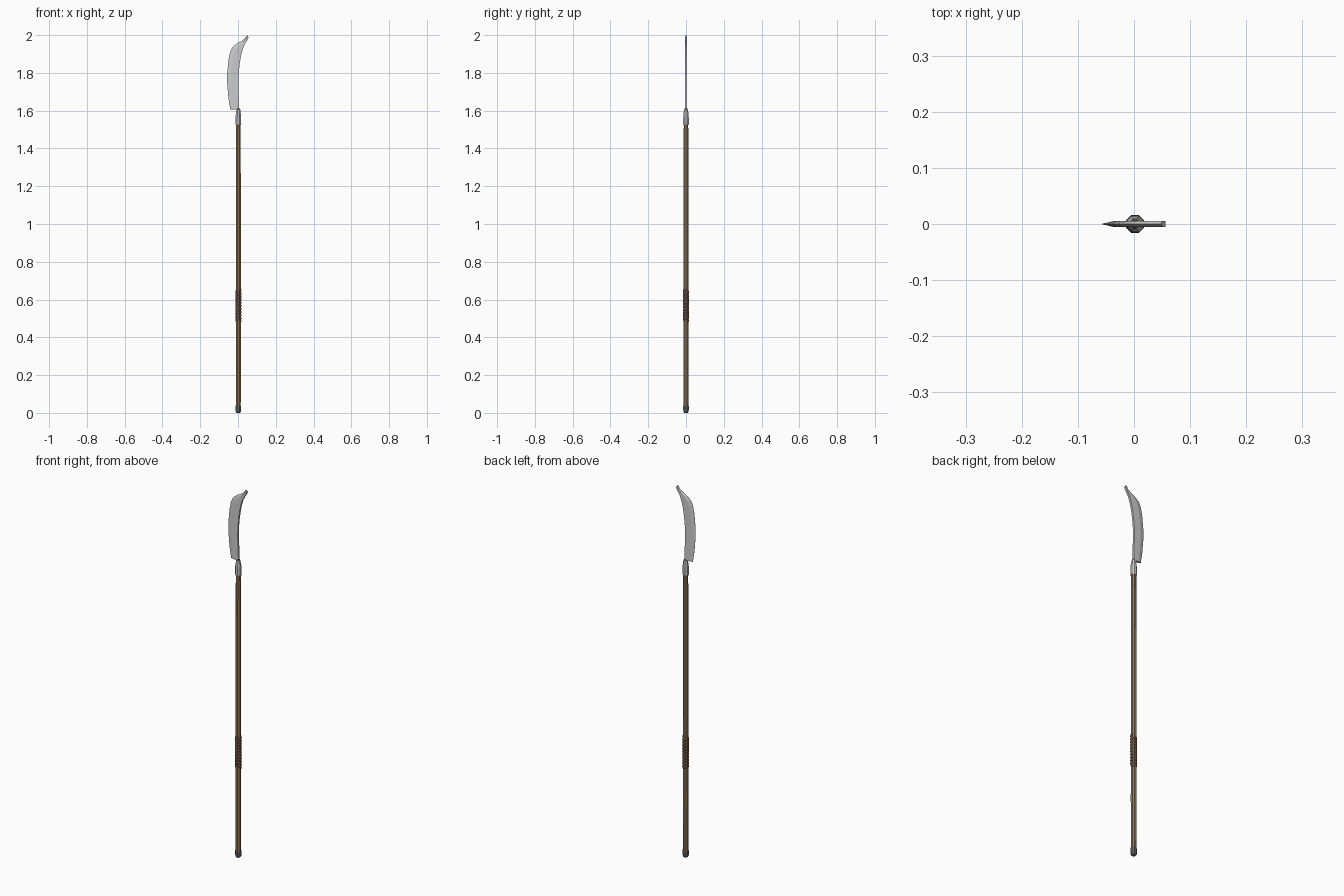
import bpy, bmesh, math

if "Cube" in bpy.data.objects:
    bpy.data.objects.remove(bpy.data.objects["Cube"])

CX = 0.002  # shaft axis


def material(name, rgb):
    m = bpy.data.materials.new(name)
    m.diffuse_color = (*rgb, 1)
    m.use_nodes = True
    m.node_tree.nodes["Principled BSDF"].inputs["Base Color"].default_value = m.diffuse_color
    return m


wood = material("wood", (0.30, 0.19, 0.09))
leather = material("leather", (0.17, 0.10, 0.06))
iron = material("iron", (0.13, 0.13, 0.13))


def finish(name, bm, mat=None):
    bmesh.ops.recalc_face_normals(bm, faces=bm.faces)
    me = bpy.data.meshes.new(name)
    bm.to_mesh(me)
    bm.free()
    ob = bpy.data.objects.new(name, me)
    bpy.context.collection.objects.link(ob)
    if mat:
        me.materials.append(mat)
    return ob


def loft(name, rings, mat=None):
    """Skin a closed tube through equal-length rings of points."""
    bm = bmesh.new()
    vs = [[bm.verts.new(p) for p in r] for r in rings]
    n = len(vs[0])
    for a, b in zip(vs, vs[1:]):
        for i in range(n):
            j = (i + 1) % n
            bm.faces.new((a[i], a[j], b[j], b[i]))
    bm.faces.new(vs[0])
    bm.faces.new(vs[-1])
    return finish(name, bm, mat)


def turned(name, profile, mat=None, sides=8):
    rings = []
    for r, z in profile:
        angles = [math.tau * (i + 0.5) / sides for i in range(sides)]
        rings.append([(CX + r * math.cos(a), r * math.sin(a), z) for a in angles])
    return loft(name, rings, mat)


# Wooden shaft, butt cap and blade socket
turned("shaft", [(0.0135, 0.03), (0.0145, 0.3), (0.014, 0.8), (0.0138, 1.2),
                 (0.0128, 1.54), (0.012, 1.595), (0.007, 1.613)], wood)
turned("butt_cap", [(0.010, 0), (0.0155, 0.008), (0.0165, 0.034), (0.0145, 0.04)], iron)
turned("socket", [(0.0148, 1.525), (0.0165, 1.53), (0.0155, 1.575), (0.011, 1.605)])

# Wound leather grip
bm = bmesh.new()
turns, seg, z0, z1 = 10, 8, 0.485, 0.65
pitch = (z1 - z0) / turns
rings = []
for k in range(turns * seg + 1):
    a = math.tau * (k + 0.5) / seg
    z = z0 + pitch * k / seg
    ring = []
    for r, dz in ((0.012, -0.48), (0.0155, -0.45), (0.0175, 0), (0.0155, 0.45), (0.012, 0.48)):
        ring.append((CX + r * math.cos(a), r * math.sin(a), z + dz * pitch))
    rings.append(ring)
bm.free()
loft("grip_wrap", rings, leather)

# Blade stations: cutting edge (x, z), spine (x, z)
stations = [
    (-0.041, 1.607, 0.006, 1.607),
    (-0.051, 1.67, 0.004, 1.67),
    (-0.057, 1.74, 0.002, 1.74),
    (-0.057, 1.80, 0.003, 1.79),
    (-0.050, 1.87, 0.008, 1.84),
    (-0.042, 1.91, 0.014, 1.88),
    (-0.030, 1.936, 0.022, 1.915),
    (-0.006, 1.956, 0.031, 1.942),
    (0.020, 1.970, 0.041, 1.960),
    (0.036, 1.982, 0.050, 1.973),
    (0.048, 2.000, 0.056, 1.988),
]
T = 0.0055  # half thickness
rings = []
for ex, ez, sx, sz in stations:
    f = 0.36  # where the bevel meets the flat
    bx, bz = ex + (sx - ex) * f, ez + (sz - ez) * f
    rings.append([(ex, -0.0004, ez), (bx, -T, bz), (sx, -T, sz),
                  (sx, T, sz), (bx, T, bz), (ex, 0.0004, ez)])
loft("blade", rings)
